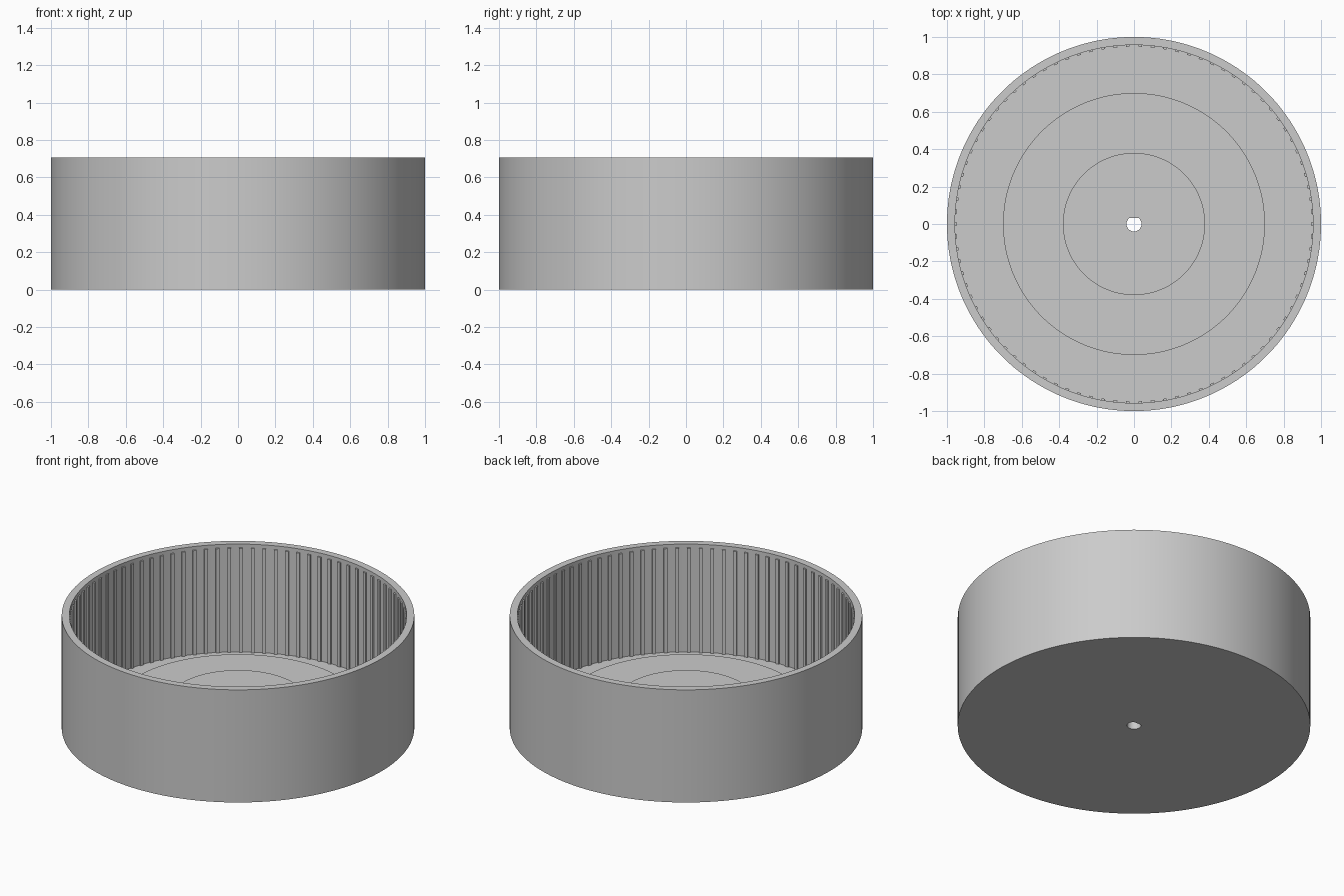
import bpy, bmesh
from math import sin, cos, pi, radians
from mathutils import Matrix

if "Cube" in bpy.data.objects:
    bpy.data.objects.remove(bpy.data.objects["Cube"], do_unlink=True)

SEGMENTS = 180
HEIGHT = 0.705
WALL_R = 0.957
FLOOR_Z = 0.03
HOLE_R, HOLE_FLAT = 0.04, 0.031
RIBS = 90

grey = bpy.data.materials.new("plain grey")
grey.use_nodes = True
colour = (0.6, 0.6, 0.6, 1)
grey.diffuse_color = colour
grey.node_tree.nodes["Principled BSDF"].inputs["Base Color"].default_value = colour


def finish(bm, name):
    bmesh.ops.recalc_face_normals(bm, faces=bm.faces)
    mesh = bpy.data.meshes.new(name)
    bm.to_mesh(mesh)
    bm.free()
    mesh.materials.append(grey)
    obj = bpy.data.objects.new(name, mesh)
    bpy.context.collection.objects.link(obj)
    return obj


# Drum: closed profile turned around z, with stepped floor and D-shaped shaft hole
profile = [(HOLE_R, 0), (1, 0), (1, HEIGHT), (WALL_R, HEIGHT), (WALL_R, FLOOR_Z),
           (0.7, FLOOR_Z), (0.7, 0.135), (0.38, 0.135), (0.38, 0.185), (HOLE_R, 0.185)]
bm = bmesh.new()
rings = []
for r, z in profile:
    ring = []
    for i in range(SEGMENTS):
        a = 2 * pi * i / SEGMENTS
        y = r * sin(a)
        if r == HOLE_R:
            y = min(y, HOLE_FLAT)
        ring.append(bm.verts.new((r * cos(a), y, z)))
    rings.append(ring)
for k, ring in enumerate(rings):
    after = rings[(k + 1) % len(rings)]
    for i in range(SEGMENTS):
        j = (i + 1) % SEGMENTS
        bm.faces.new((ring[i], ring[j], after[j], after[i]))
drum = finish(bm, "drum")
bpy.context.view_layer.objects.active = drum
drum.select_set(True)
bpy.ops.object.shade_smooth_by_angle(angle=radians(30))

# Ribs: thin upright bars around the inner wall, ending just below the rim
bm = bmesh.new()
rib_top = HEIGHT - 0.022
rib_height = rib_top - FLOOR_Z
for i in range(RIBS):
    place = (Matrix.Rotation(2 * pi * i / RIBS, 4, "Z")
             @ Matrix.Translation((WALL_R, 0, FLOOR_Z + rib_height / 2))
             @ Matrix.Diagonal((0.018, 0.02, rib_height, 1)))
    bmesh.ops.create_cube(bm, size=1, matrix=place)
finish(bm, "inner_ribs")
